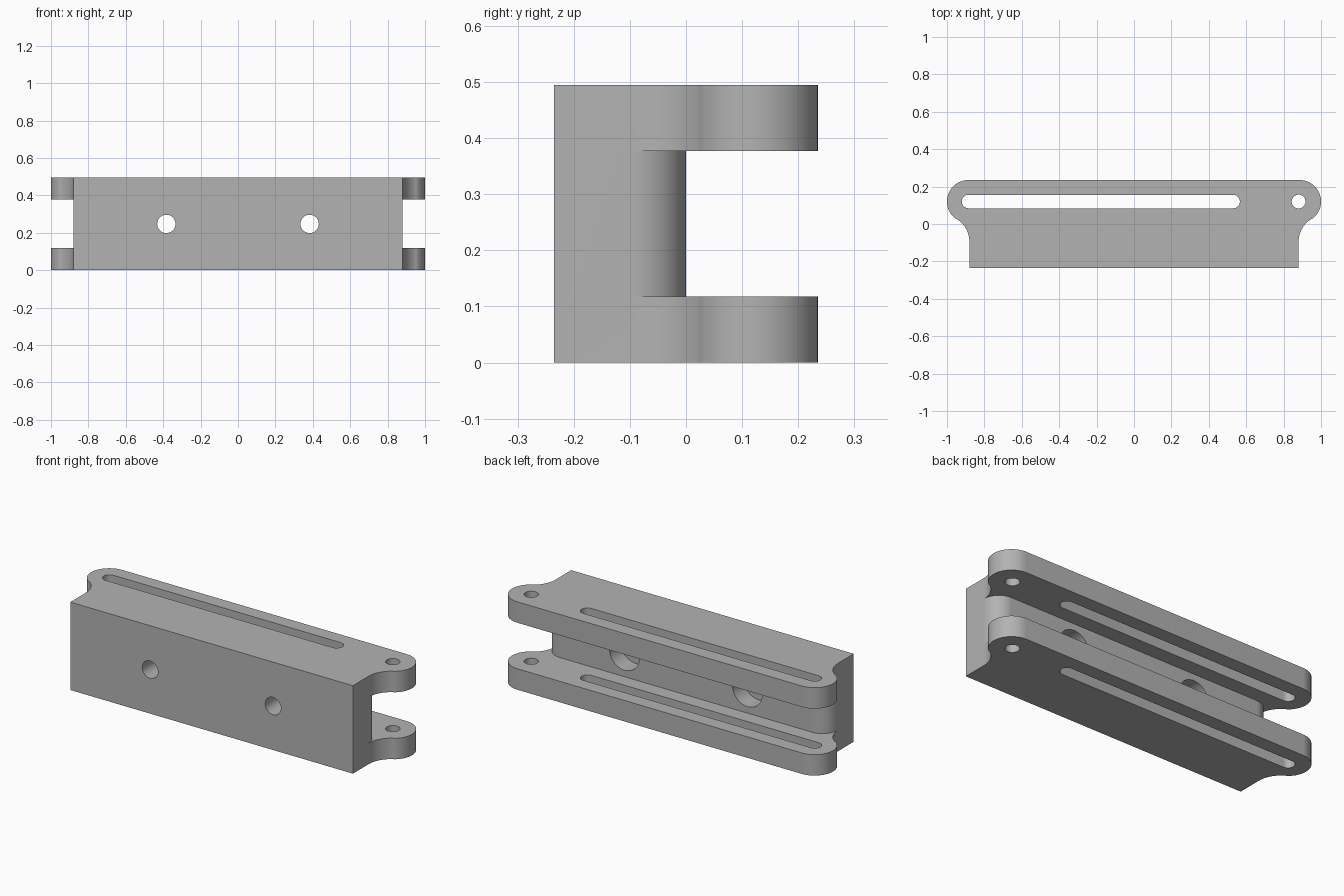
import bpy
import bmesh
from math import pi, cos, sin, atan2
from mathutils import Matrix

default = bpy.data.objects.get("Cube")
if default:
    bpy.data.objects.remove(default)

HEIGHT, PLATE = 0.495, 0.118        # overall height, flange thickness
HALF_X, FRONT_Y = 0.88, -0.235      # body half length, front face
LUG_X, LUG_Y, LUG_R = 0.885, 0.12, 0.115
SHOULDER_Y, FILLET_R = -0.095, 0.143
FILLET_X = HALF_X + FILLET_R

grey = bpy.data.materials.new("grey")
grey.use_nodes = True
colour = (0.45, 0.45, 0.45, 1)
grey.diffuse_color = colour
grey.node_tree.nodes["Principled BSDF"].inputs["Base Color"].default_value = colour


def arc(cx, cy, r, start, end, steps=16):
    angles = [start + (end - start) * i / steps for i in range(steps + 1)]
    return [(cx + r * cos(a), cy + r * sin(a)) for a in angles]


def mirrored(half):
    """Close a right-hand outline with its mirror image."""
    return half + [(-x, y) for x, y in reversed(half)]


def prism(name, outline, z0, z1):
    bm = bmesh.new()
    base = bm.faces.new([bm.verts.new((x, y, z0)) for x, y in outline])
    top = bmesh.ops.extrude_face_region(bm, geom=[base])["geom"]
    verts = [v for v in top if isinstance(v, bmesh.types.BMVert)]
    bmesh.ops.translate(bm, verts=verts, vec=(0, 0, z1 - z0))
    bmesh.ops.recalc_face_normals(bm, faces=bm.faces)
    mesh = bpy.data.meshes.new(name)
    bm.to_mesh(mesh)
    bm.free()
    obj = bpy.data.objects.new(name, mesh)
    bpy.context.collection.objects.link(obj)
    return obj


def cross_bore(name, x, r, y0, y1):
    """Round cutter running from front to back."""
    obj = prism(name, arc(0, 0, r, 0, 2 * pi, 40)[:-1], -y1, -y0)
    obj.data.transform(Matrix.Translation((x, 0, HEIGHT / 2)) @ Matrix.Rotation(pi / 2, 4, "X"))
    return obj


# Body outline: straight front, concave shoulder, rounded lug
meet = atan2(SHOULDER_Y - LUG_Y, FILLET_X - LUG_X)
side = [(HALF_X, FRONT_Y)]
side += arc(FILLET_X, SHOULDER_Y, FILLET_R, pi, meet + pi)
side += arc(LUG_X, LUG_Y, LUG_R, meet, pi / 2, 28)[1:]
bracket = prism("bracket", mirrored(side), 0, HEIGHT)
bracket.data.materials.append(grey)

# Channel between the flanges, leaving a web with rounded back corners
web_r = -SHOULDER_Y
channel = arc(HALF_X - web_r, SHOULDER_Y, web_r, pi / 2, 0)
channel += [(1.2, SHOULDER_Y), (1.2, 0.5)]
cutters = [prism("channel_cutter", mirrored(channel), PLATE, HEIGHT - PLATE)]

# Long slot and pivot hole through both flanges
slot = arc(0.53, LUG_Y, 0.036, -pi / 2, pi / 2)
slot += arc(-LUG_X, LUG_Y, 0.036, pi / 2, 3 * pi / 2)
cutters.append(prism("slot_cutter", slot, -0.1, 0.6))
cutters.append(prism("pivot_cutter", arc(0.88, LUG_Y, 0.037, 0, 2 * pi, 32)[:-1], -0.1, 0.6))

# Mounting holes with wider counterbores at the back of the web
for x in (-0.383, 0.383):
    cutters.append(cross_bore("hole_cutter", x, 0.049, -0.4, 0.05))
    cutters.append(cross_bore("counterbore_cutter", x, 0.093, -0.1, 0.05))

for cutter in cutters:
    cutter.hide_render = True
    mod = bracket.modifiers.new(cutter.name, "BOOLEAN")
    mod.operation = "DIFFERENCE"
    mod.solver = "EXACT"
    mod.object = cutter

# Bake the cuts and drop the cutters
graph = bpy.context.evaluated_depsgraph_get()
result = bpy.data.meshes.new_from_object(bracket.evaluated_get(graph))
bracket.modifiers.clear()
bracket.data = result
for cutter in cutters:
    bpy.data.objects.remove(cutter)

bpy.ops.object.select_all(action="DESELECT")
bracket.select_set(True)
bpy.context.view_layer.objects.active = bracket
bpy.ops.object.shade_smooth_by_angle(angle=pi / 6)
